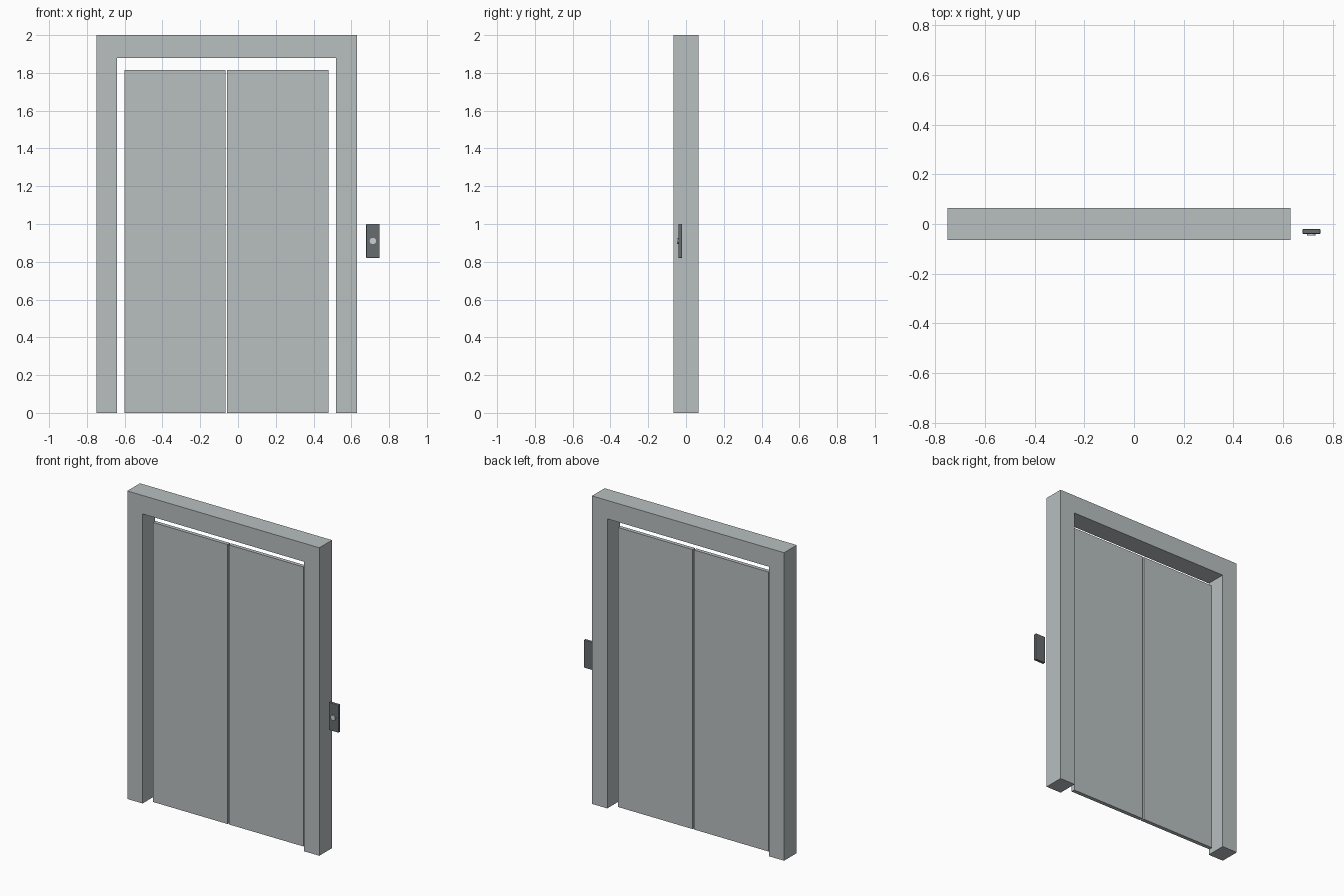
import bpy, bmesh, math
from mathutils import Matrix

if "Cube" in bpy.data.objects:
    bpy.data.objects.remove(bpy.data.objects["Cube"])


def material(name, rgb):
    m = bpy.data.materials.new(name)
    m.diffuse_color = (*rgb, 1)
    m.use_nodes = True
    m.node_tree.nodes["Principled BSDF"].inputs["Base Color"].default_value = m.diffuse_color
    return m


steel = material("brushed_steel", (0.48, 0.52, 0.53))
dark = material("dark_grey", (0.136, 0.15, 0.162))
light = material("light_button", (0.6, 0.64, 0.65))


def finish(name, bm, mat):
    bmesh.ops.recalc_face_normals(bm, faces=bm.faces)
    mesh = bpy.data.meshes.new(name)
    bm.to_mesh(mesh)
    bm.free()
    mesh.materials.append(mat)
    obj = bpy.data.objects.new(name, mesh)
    bpy.context.collection.objects.link(obj)
    return obj


def prism(name, outline, y0, y1, mat):
    """Extrude an x/z outline from y0 to y1."""
    bm = bmesh.new()
    face = bm.faces.new([bm.verts.new((x, y0, z)) for x, z in outline])
    ext = bmesh.ops.extrude_face_region(bm, geom=[face])
    verts = [g for g in ext["geom"] if isinstance(g, bmesh.types.BMVert)]
    bmesh.ops.translate(bm, verts=verts, vec=(0, y1 - y0, 0))
    return finish(name, bm, mat)


def rect(x0, x1, z0, z1):
    return [(x0, z0), (x1, z0), (x1, z1), (x0, z1)]


# Door frame: upside-down U
prism("door_frame", [(-0.75, 0), (-0.64, 0), (-0.64, 1.88), (0.52, 1.88),
                     (0.52, 0), (0.63, 0), (0.63, 2), (-0.75, 2)],
      -0.065, 0.065, steel)

# Two sliding doors with a narrow gap between them
for name, x0, x1 in (("left_door", -0.602, -0.066), ("right_door", -0.057, 0.478)):
    prism(name, rect(x0, x1, 0, 1.815), -0.0125, 0.0125, steel)

# Call panel with slightly softened edges
panel = prism("call_panel", rect(0.678, 0.75, 0.82, 1.0), -0.04, -0.02, dark)
bevel = panel.modifiers.new("soft_edges", "BEVEL")
bevel.width = 0.004
bevel.segments = 2

# Round call button on the panel
bm = bmesh.new()
bmesh.ops.create_cone(bm, cap_ends=True, segments=16, radius1=0.017, radius2=0.017,
                      depth=0.009,
                      matrix=Matrix.Translation((0.714, -0.0425, 0.91))
                      @ Matrix.Rotation(math.pi / 2, 4, "X"))
finish("call_button", bm, light)
